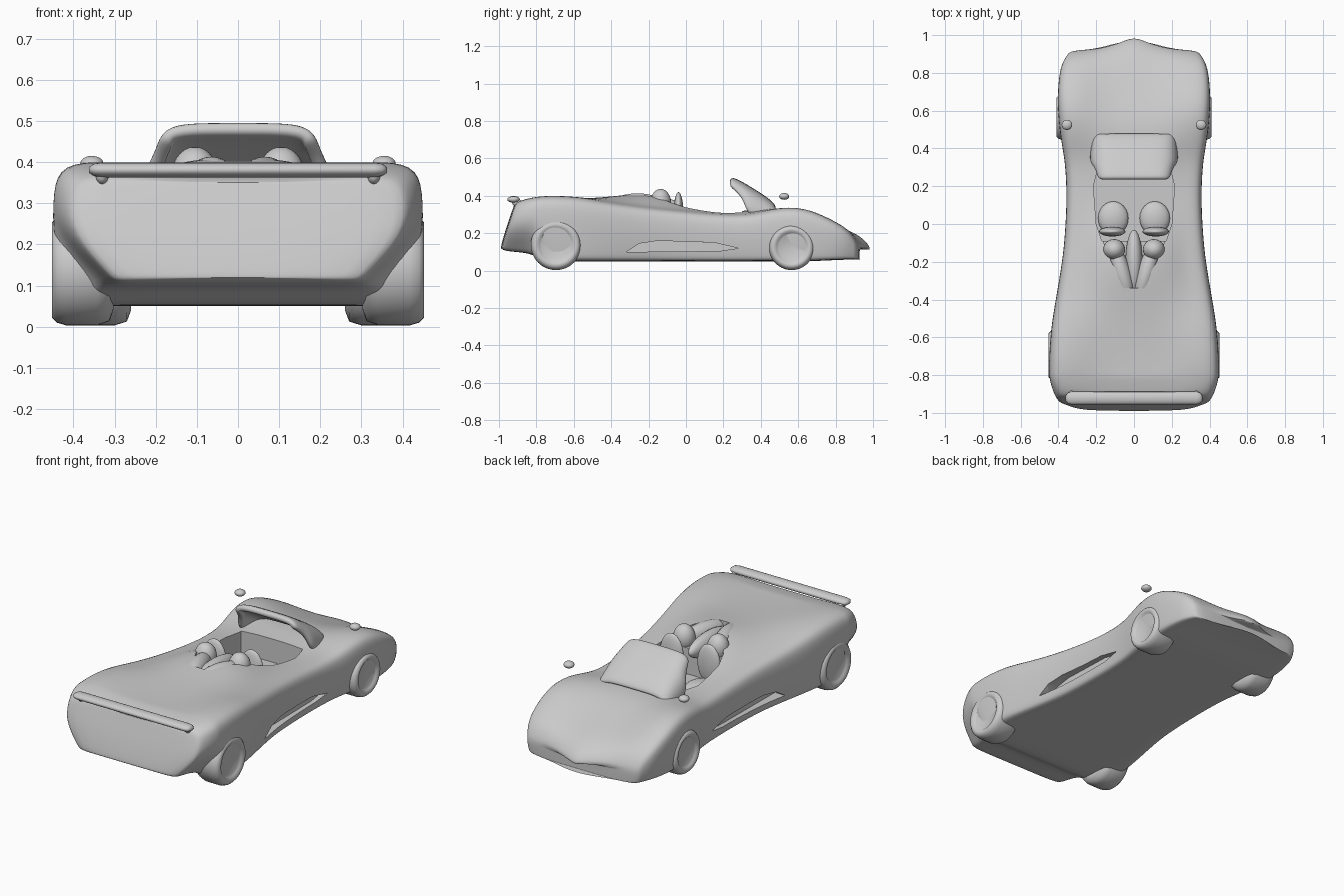
import bpy, bmesh, math
from mathutils import Vector

if "Cube" in bpy.data.objects:
    bpy.data.objects.remove(bpy.data.objects["Cube"])

grey = bpy.data.materials.new("plain grey")
grey.use_nodes = True
grey.diffuse_color = (0.6, 0.6, 0.6, 1)
grey.node_tree.nodes["Principled BSDF"].inputs["Base Color"].default_value = (0.6, 0.6, 0.6, 1)


def make(name, verts, faces):
    mesh = bpy.data.meshes.new(name)
    mesh.from_pydata(verts, [], faces)
    bm = bmesh.new()
    bm.from_mesh(mesh)
    bmesh.ops.recalc_face_normals(bm, faces=bm.faces)
    bm.to_mesh(mesh)
    bm.free()
    obj = bpy.data.objects.new(name, mesh)
    bpy.context.collection.objects.link(obj)
    mesh.materials.append(grey)
    return obj


def select(obj):
    bpy.ops.object.select_all(action="DESELECT")
    obj.select_set(True)
    bpy.context.view_layer.objects.active = obj


def smooth(obj, angle=50):
    select(obj)
    bpy.ops.object.shade_smooth_by_angle(angle=math.radians(angle))


def subdivide(obj, levels=2):
    mod = obj.modifiers.new("round", "SUBSURF")
    mod.levels = mod.render_levels = levels


def apply(obj):
    select(obj)
    for mod in list(obj.modifiers):
        bpy.ops.object.modifier_apply(modifier=mod.name)


def loft(name, rings):
    # closed symmetric rings, capped with strips of quads
    n = len(rings[0])
    verts = [p for ring in rings for p in ring]
    faces = []
    for r in range(len(rings) - 1):
        for i in range(n):
            j = (i + 1) % n
            faces.append((r * n + i, r * n + j, r * n + n + j, r * n + n + i))
    for base in (0, (len(rings) - 1) * n):
        faces.append((base, base + 1, base + n - 1))
        for i in range(1, n // 2 - 1):
            faces.append((base + i, base + i + 1, base + n - i - 1, base + n - i))
        faces.append((base + n // 2 - 1, base + n // 2, base + n // 2 + 1))
    return make(name, verts, faces)


def prism(name, outline, low, high, axis):
    # extrude a 2D outline along z or x
    n = len(outline)
    place = (lambda a, b, c: (a, b, c)) if axis == "z" else (lambda a, b, c: (c, a, b))
    verts = [place(a, b, c) for c in (low, high) for a, b in outline]
    faces = [tuple(range(n)), tuple(range(n, n * 2))]
    faces += [(i, (i + 1) % n, n + (i + 1) % n, n + i) for i in range(n)]
    return make(name, verts, faces)


def cut(obj, cutter):
    cutter.hide_render = True
    mod = obj.modifiers.new("cut", "BOOLEAN")
    mod.operation = "DIFFERENCE"
    mod.solver = "EXACT"
    mod.object = cutter
    apply(obj)
    bpy.data.objects.remove(cutter)


def ball(name, centre, radii, tilt=0):
    bpy.ops.mesh.primitive_uv_sphere_add(segments=24, ring_count=14, radius=1, location=centre)
    obj = bpy.context.object
    obj.name = name
    obj.scale = radii
    obj.rotation_euler.z = tilt
    obj.data.materials.append(grey)
    smooth(obj)
    return obj


# body stations: y, floor half width, half width, floor, fender top, centre top
stations = [
    (-.99, .30, .38, .12, .35, .35), (-.97, .31, .41, .105, .37, .36),
    (-.9, .32, .435, .1, .385, .37), (-.82, .34, .45, .09, .395, .38),
    (-.78, .43, .45, .055, .4, .38), (-.7, .44, .45, .05, .405, .38),
    (-.55, .43, .44, .05, .395, .385), (-.4, .4, .415, .05, .365, .395),
    (-.2, .36, .38, .05, .34, .42), (-.05, .35, .365, .05, .325, .38),
    (.15, .345, .355, .05, .305, .31), (.33, .35, .365, .05, .3, .32),
    (.43, .37, .385, .05, .325, .335), (.55, .39, .4, .05, .345, .325),
    (.66, .395, .405, .05, .33, .29), (.76, .39, .4, .055, .285, .255),
    (.85, .37, .385, .06, .235, .215), (.9, .34, .35, .06, .18, .17),
    (.93, .32, .33, .06, .11, .11)]
rings = []
for y, wb, w, zb, zs, zc in stations:
    h = zs - zb
    half = [(0, zb), (wb * .6, zb), (wb - .01, zb), (wb, zb + h * .06), (w, zb + h * .45),
            (w, zb + h * .8), (w - .02, zb + h * .98), (w * .72, zs),
            (w * .5, zs * .4 + zc * .6), (w * .25, zc), (0, zc)]
    full = half + [(-x, z) for x, z in half[-2:0:-1]]
    rake = max(0, (-.8 - y) / .19) * .35
    point = max(0, min(1, (y - .8) / .12)) * .075
    rings.append([(x, y + rake * max(0, z - .15) + point * max(0, 1 - abs(x) / w) ** 2, z)
                  for x, z in full])
body = loft("body", rings)
subdivide(body)
apply(body)


def mirrored(points):
    return points + [(-x, y) for x, y in reversed(points)]


# cockpit well and the tapering trough behind it
cut(body, prism("cockpit_cutter", mirrored([(.19, .3), (.215, .2), (.2, 0), (.17, -.09)]),
                .19, .6, "z"))
cut(body, prism("trough_cutter", mirrored([(.18, -.05), (.12, -.2), (.04, -.34)]),
                .335, .6, "z"))

# side scoops
scoop = [(-.32, .1), (-.25, .145), (-.15, .16), (.15, .15), (.28, .12), (.18, .105)]
for side in (-1, 1):
    low, high = sorted((side * .325, side * .5))
    cut(body, prism("scoop_cutter", scoop, low, high, "x"))
smooth(body, 40)

# wheels, lathed around the x axis
profile = [(.014, .001), (.014, .58), (.008, .66), (0, .74), (0, .86), (.012, .95),
           (.035, 1), (.11, 1), (.14, .92), (.15, .7), (.15, .001)]
SEG = 40
for place, y, r, outer in (("front", .565, .121, .41), ("rear", -.695, .135, .452)):
    for label, side in (("left", 1), ("right", -1)):
        verts, faces = [], []
        for d, f in profile:
            for k in range(SEG):
                a = math.tau * k / SEG
                verts.append((side * (outer - d), y + r * f * math.cos(a),
                              r + .003 + r * f * math.sin(a)))
        for p in range(len(profile) - 1):
            for k in range(SEG):
                j = (k + 1) % SEG
                faces.append((p * SEG + k, p * SEG + j, p * SEG + SEG + j, p * SEG + SEG + k))
        faces += [tuple(range(SEG)), tuple(range(len(verts) - SEG, len(verts)))]
        smooth(make(f"{place}_{label}_wheel", verts, faces), 60)

# windscreen: arched sheet, y, crown height, edge height, half width
arches = [(.235, .485, .45, .175), (.27, .472, .42, .185), (.31, .45, .375, .2),
          (.33, .437, .29, .225), (.4, .395, .29, .215), (.48, .335, .28, .205)]
COLS = 12
verts, faces = [], []
for y, crown, edge, w in arches:
    for c in range(COLS + 1):
        u = c / COLS * 2 - 1
        verts.append((w * math.sin(u * math.pi / 2), y, edge + (crown - edge) * (1 - abs(u) ** 4)))
for r in range(len(arches) - 1):
    for c in range(COLS):
        i = r * (COLS + 1) + c
        faces.append((i, i + 1, i + COLS + 2, i + COLS + 1))
screen = make("windscreen", verts, faces)
thick = screen.modifiers.new("thickness", "SOLIDIFY")
thick.thickness = .035
thick.offset = 0
subdivide(screen)
smooth(screen)

# seats, headrests and fairings
for label, side in (("left", 1), ("right", -1)):
    ball(f"{label}_seat_back", (side * .115, -.04, .31), (.07, .026, .11))
    ball(f"{label}_seat_cushion", (side * .11, .03, .2), (.08, .09, .04))
    ball(f"{label}_headrest", (side * .105, -.135, .365), (.058, .055, .072))
    ball(f"{label}_fairing", (side * .065, -.26, .355), (.05, .15, .058), side * -.28)
    ball(f"{label}_mirror", (side * .355, .525, .397), (.028, .027, .018))
    ball(f"{label}_spoiler_post", (side * .33, -.905, .365), (.015, .025, .02))
ball("centre_fairing", (0, -.2, .34), (.045, .17, .06))

# rear spoiler: rounded bar
bar = []
for x, s in ((-.362, .4), (-.35, .85), (-.33, 1), (.33, 1), (.35, .85), (.362, .4)):
    bar.append([(x, -.922 + .034 * s * math.cos(math.tau * k / 16),
                 .381 + .018 * s * math.sin(math.tau * k / 16)) for k in range(16)])
smooth(loft("rear_spoiler", bar), 60)
